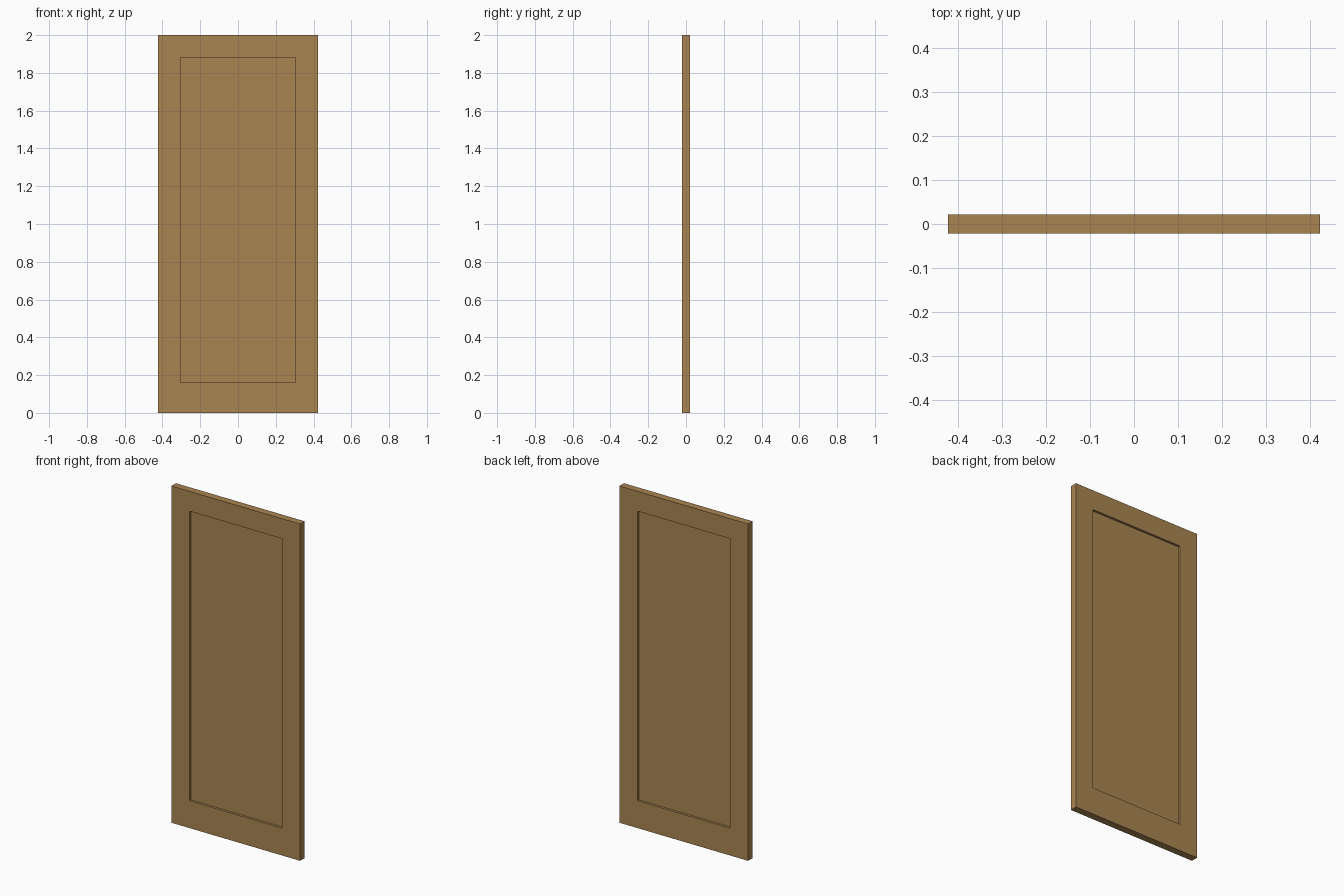
import bpy, bmesh

cube = bpy.data.objects.get("Cube")
if cube:
    bpy.data.objects.remove(cube, do_unlink=True)

WIDTH, THICK, HEIGHT = 0.846, 0.043, 2.0
PANEL_HALF, PANEL_LOW, PANEL_HIGH = 0.304, 0.162, 1.882
DEPTH = 0.014

# Wood colour
wood = bpy.data.materials.new("warm_wood")
wood.use_nodes = True
colour = (0.40, 0.235, 0.084, 1)
wood.diffuse_color = colour
wood.node_tree.nodes["Principled BSDF"].inputs["Base Color"].default_value = colour

# Door slab
bm = bmesh.new()
bmesh.ops.create_cube(bm, size=1)
for v in bm.verts:
    v.co.x *= WIDTH
    v.co.y *= THICK
    v.co.z = (v.co.z + 0.5) * HEIGHT
bm.normal_update()

# Recessed panel on the front and the back
for face in [f for f in bm.faces if abs(f.normal.y) > 0.9]:
    side = 1 if face.normal.y > 0 else -1
    bmesh.ops.inset_individual(bm, faces=[face], thickness=0.1)
    for v in face.verts:
        v.co.x = PANEL_HALF if v.co.x > 0 else -PANEL_HALF
        v.co.z = PANEL_HIGH if v.co.z > HEIGHT / 2 else PANEL_LOW
    panel = bmesh.ops.extrude_discrete_faces(bm, faces=[face])["faces"][0]
    for v in panel.verts:
        v.co.y -= side * DEPTH

bmesh.ops.recalc_face_normals(bm, faces=bm.faces)
mesh = bpy.data.meshes.new("door_panel")
bm.to_mesh(mesh)
bm.free()
mesh.materials.append(wood)
door = bpy.data.objects.new("door_panel", mesh)
bpy.context.collection.objects.link(door)
